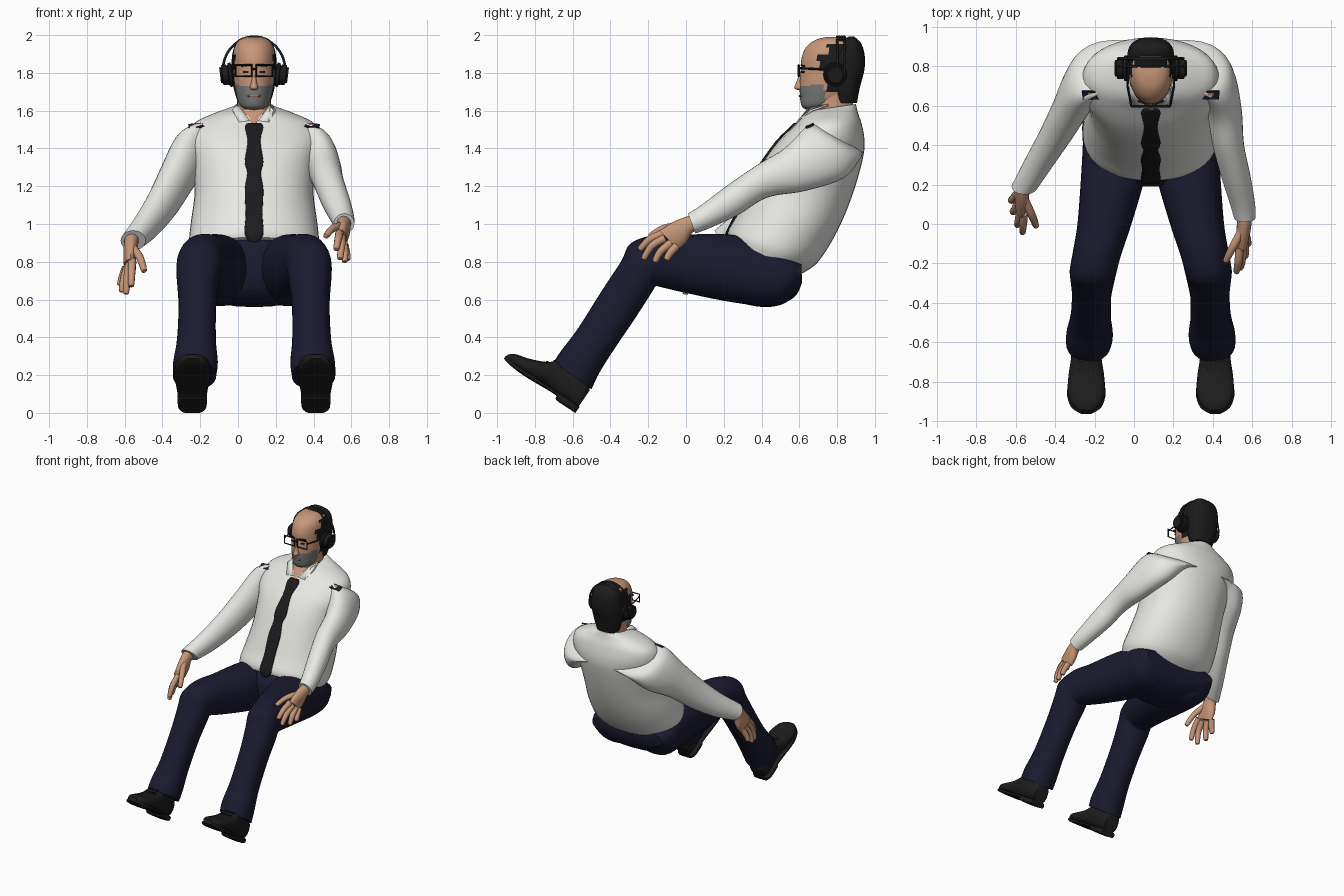
import bpy, bmesh, math
from mathutils import Vector, Matrix

CX = 0.085  # centre line of the body


def mat(name, r, g, b):
    m = bpy.data.materials.new(name)
    m.diffuse_color = (r, g, b, 1)
    return m


WHITE = mat("shirt_white", .80, .80, .77)
NAVY = mat("trouser_navy", .0105, .0105, .03)
SKIN = mat("skin", .58, .31, .19)
GREY = mat("beard_grey", .19, .19, .19)
BLACK = mat("black", .011, .011, .012)
SHOE = mat("shoe_black", .012, .012, .012)
LIP = mat("lip", .33, .16, .12)
GOLD = mat("stripe", .55, .22, .12)


def finish(name, bm, mats, rule=None):
    bmesh.ops.recalc_face_normals(bm, faces=bm.faces[:])
    if rule:
        for f in bm.faces:
            f.material_index = rule(f.calc_center_median())
    me = bpy.data.meshes.new(name)
    bm.to_mesh(me)
    bm.free()
    for m in mats:
        me.materials.append(m)
    ob = bpy.data.objects.new(name, me)
    bpy.context.collection.objects.link(ob)
    return ob


def spline(rows, k):
    """Catmull-Rom interpolation of rows of numbers"""
    out = []
    for i in range(len(rows) - 1):
        p = [rows[max(0, min(len(rows) - 1, i + d))] for d in (-1, 0, 1, 2)]
        for j in range(k):
            t = j / k
            out.append([.5 * (2 * b + (c - a) * t + (2 * a - 5 * b + 4 * c - d) * t * t
                              + (3 * b - a - 3 * c + d) * t ** 3) for a, b, c, d in zip(*p)])
    return out + [list(rows[-1])]


def loft(name, rings, mats, n=28, k=5, e=1.0, rule=None):
    """rings: x centre, half width, front (y, z), back (y, z)"""
    bm = bmesh.new()
    loops = []
    for xc, hw, yf, zf, yb, zb in spline(rings, k):
        loop = []
        for i in range(n):
            a = 2 * math.pi * i / n
            c, s = (math.copysign(abs(v) ** e, v) for v in (math.cos(a), math.sin(a)))
            loop.append(bm.verts.new((xc + hw * c, (yf + yb) / 2 + (yf - yb) / 2 * s,
                                      (zf + zb) / 2 + (zf - zb) / 2 * s)))
        loops.append(loop)
    for a, b in zip(loops, loops[1:]):
        for i in range(n):
            bm.faces.new((a[i], a[(i + 1) % n], b[(i + 1) % n], b[i]))
    bm.faces.new(loops[0])
    bm.faces.new(loops[-1])
    return finish(name, bm, mats, rule)


def tube(name, pts, radii, m, cyclic=False, res=3):
    cu = bpy.data.curves.new(name, 'CURVE')
    cu.dimensions, cu.bevel_depth, cu.bevel_resolution, cu.use_fill_caps = '3D', 1, res, True
    sp = cu.splines.new('POLY')
    sp.points.add(len(pts) - 1)
    sp.use_cyclic_u = cyclic
    for i, p in enumerate(pts):
        sp.points[i].co = (*p, 1)
        sp.points[i].radius = radii[i] if isinstance(radii, list) else radii
    tmp = bpy.data.objects.new(name + "_path", cu)
    me = bpy.data.meshes.new_from_object(tmp)
    bpy.data.objects.remove(tmp)
    bm = bmesh.new()
    bm.from_mesh(me)
    bmesh.ops.remove_doubles(bm, verts=bm.verts[:], dist=1e-5)
    return finish(name, bm, [m])


def box(name, c, size, m, rot=(0, 0, 0)):
    bm = bmesh.new()
    bmesh.ops.create_cube(bm, size=1, matrix=Matrix.Diagonal((*size, 1)))
    ob = finish(name, bm, [m])
    ob.location, ob.rotation_euler = c, rot
    return ob


# shirt body
loft("shirt_body", [(CX, .325, .22, .93, .61, .735), (CX, .345, .225, .97, .70, .80),
                    (CX, .335, .27, 1.05, .80, .96), (CX, .315, .33, 1.18, .88, 1.15),
                    (CX, .325, .41, 1.33, .935, 1.34), (CX, .35, .49, 1.44, .945, 1.44),
                    (CX, .32, .58, 1.53, .93, 1.53), (CX, .22, .62, 1.575, .91, 1.59),
                    (CX, .115, .655, 1.60, .90, 1.635)], [WHITE], n=40, e=.92)

# sleeves, running into the shoulder blades
loft("sleeve_a", [(.22, .14, .66, 1.55, .935, 1.38), (.34, .13, .66, 1.535, .92, 1.34),
                  (.41, .108, .62, 1.50, .83, 1.24), (.457, .09, .52, 1.40, .63, 1.175),
                  (.478, .08, .38, 1.315, .43, 1.14), (.515, .075, .22, 1.205, .28, 1.05),
                  (.55, .064, .08, 1.10, .13, .98), (.562, .054, .01, 1.055, .05, .95)], [WHITE])
loft("sleeve_b", [(-.05, .14, .66, 1.55, .935, 1.38), (-.17, .13, .66, 1.535, .92, 1.34),
                  (-.25, .108, .62, 1.50, .83, 1.24), (-.32, .098, .52, 1.36, .66, 1.14),
                  (-.395, .088, .40, 1.21, .51, 1.02), (-.48, .077, .27, 1.07, .36, .92),
                  (-.555, .066, .15, .965, .23, .86)], [WHITE])

# seat and legs
loft("trouser_seat", [(CX, .29, .61, .79, .615, .69), (CX, .335, .53, .87, .57, .61),
                      (CX, .335, .40, .92, .44, .56), (CX, .26, .25, .92, .27, .59),
                      (CX, .10, .19, .86, .20, .66)], [NAVY], e=.85)
for s, side in ((1, "a"), (-1, "b")):
    loft("trouser_leg_" + side, [(CX + s * o, *r) for o, *r in (
        (.17, .13, .61, .79, .615, .69), (.175, .17, .50, .88, .53, .585),
        (.18, .165, .38, .92, .42, .565), (.195, .16, .22, .945, .22, .59),
        (.235, .137, 0, .945, 0, .635), (.27, .125, -.15, .945, -.13, .665),
        (.29, .12, -.29, .90, -.16, .67), (.295, .115, -.345, .80, -.18, .64),
        (.30, .10, -.45, .64, -.27, .50), (.305, .103, -.57, .45, -.385, .33),
        (.31, .118, -.66, .33, -.46, .21), (.315, .115, -.70, .27, -.50, .125))], [NAVY], e=.92)

    # shoe, laid out along its tilted sole
    def shoe_ring(d, hw, top, low):
        f = lambda n: (-.59 - .826 * d + .563 * n, .002 + .563 * d + .826 * n)
        return (CX + s * .327, hw, *f(top), *f(low))
    loft("shoe_" + side, [shoe_ring(*r) for r in (
        (.0, .055, .14, .03), (.03, .07, .18, .025), (.12, .075, .21, .025), (.20, .078, .20, .03),
        (.27, .09, .14, .025), (.36, .094, .10, .02), (.43, .07, .08, .02), (.465, .03, .055, .03))],
        [SHOE], e=.8)
    loft("shoe_sole_" + side, [shoe_ring(*r) for r in (
        (-.005, .055, .04, 0), (.03, .075, .04, 0), (.12, .078, .04, 0), (.135, .078, .04, .02),
        (.28, .093, .04, .012), (.36, .097, .04, .01), (.43, .075, .04, .015), (.47, .03, .045, .025))],
        [SHOE], e=.5, k=3)
    for i in range(3):  # laces
        a, b = shoe_ring(.24 + .03 * i, .0, .166 - .027 * i, 0)[2:4]
        box("shoe_lace", (CX + s * .327, a, b), (.08, .012, .012), BLACK)

    # shoulder strap plates
    tilt = (.45, s * .1, 0)
    box("shoulder_strap_" + side, (CX + s * .295, .655, 1.521), (.105, .045, .009), NAVY, tilt)
    box("strap_stripe_" + side, (CX + s * .28, .66, 1.526), (.075, .016, .009), GOLD, tilt)

    # collar flap
    bm = bmesh.new()
    bm.faces.new([bm.verts.new((CX + s * x, y, z)) for x, y, z in (
        (.025, .592, 1.55), (.08, .592, 1.54), (.115, .66, 1.605), (.095, .75, 1.635), (.075, .66, 1.62))])
    ob = finish("collar_flap_" + side, bm, [WHITE])
    ob.modifiers.new("thickness", 'SOLIDIFY').thickness = .012

# hands: built around the wrist, then placed
wrist = Vector((.56, .02, 1.0))
place = {"a": Matrix.Translation(wrist),
         "b": Matrix.Translation((-.565, .18, .905)) @ Matrix.Rotation(math.radians(10), 4, 'Y')
         @ Matrix.Rotation(math.radians(19), 4, 'X') @ Matrix.Diagonal((-1, 1.08, 1.08, 1))}
fingers = {"index": ((.537, -.12, .95), (.53, -.19, .92), (.52, -.245, .865)),
           "middle": ((.55, -.11, .925), (.548, -.18, .885), (.54, -.225, .815)),
           "ring": ((.558, -.08, .90), (.565, -.135, .855), (.565, -.165, .80)),
           "little": ((.565, -.05, .885), (.575, -.085, .845), (.58, -.105, .81)),
           "thumb": ((.545, -.04, .99), (.50, -.12, .975), (.465, -.19, .935))}
for side, M in place.items():
    parts = [loft("palm_" + side, [(.56, .038, .03, 1.045, .06, .965), (.56, .037, -.01, 1.035, .03, .95),
                                   (.555, .036, -.07, 1.01, .0, .90), (.55, .027, -.14, .965, -.04, .865)],
                  [SKIN], n=20)]
    for f, pts in fingers.items():
        full = spline(pts, 4)
        parts.append(tube(f"{f}_finger_{side}", full + [tuple(Vector(full[-1]) * 1.2 - Vector(full[-2]) * .2)],
                          [.022, .022, .021, .021, .02, .019, .018, .017, .014, .007], SKIN))
    for ob in parts:
        ob.data.transform(M @ Matrix.Translation(-wrist))
        if M.determinant() < 0:
            ob.data.flip_normals()

# tie and open neck
loft("tie", [(CX, w, y - .014, z, y + .03, z) for w, y, z in (
    (.02, .22, .905), (.052, .222, .95), (.045, .27, 1.05), (.05, .33, 1.18), (.036, .375, 1.27),
    (.05, .41, 1.33), (.034, .49, 1.44), (.05, .56, 1.51), (.035, .585, 1.535))], [BLACK], e=.5, n=16, k=3)
loft("throat", [(CX, .012, .575, 1.53, .61, 1.53), (CX, .04, .606, 1.565, .65, 1.565),
                (CX, .072, .642, 1.61, .68, 1.61)], [SKIN])
loft("neck", [(CX, .095, .645, 1.56, .88, 1.56), (CX, .09, .66, 1.62, .885, 1.64),
              (CX, .088, .67, 1.70, .88, 1.70)], [SKIN])


# head with painted beard and side hair
def head_rule(c):
    if c.y < .735 and c.z < 1.728 + (c.y - .6) * .12:
        return 1
    if c.y > .75 and 1.70 < c.z < 1.955 or c.y > .70 and 1.82 < c.z < 1.90:
        return 2
    return 0


loft("head", [(CX, .04, .64, 1.603, .72, 1.61), (CX, .075, .612, 1.625, .80, 1.635),
              (CX, .093, .603, 1.68, .87, 1.68), (CX, .105, .603, 1.75, .90, 1.75),
              (CX, .11, .608, 1.82, .925, 1.82), (CX, .112, .612, 1.88, .935, 1.88),
              (CX, .104, .635, 1.935, .92, 1.935), (CX, .08, .68, 1.972, .885, 1.972),
              (CX, .045, .735, 1.988, .84, 1.988), (CX, .01, .78, 1.99, .80, 1.99)],
     [SKIN, GREY, BLACK], n=48, k=7, rule=head_rule)
loft("back_hair", [(CX, .085, .78, 1.64, .905, 1.64), (CX, .108, .775, 1.72, .92, 1.72),
                   (CX, .118, .76, 1.82, .945, 1.82), (CX, .115, .765, 1.90, .945, 1.90),
                   (CX, .092, .82, 1.96, .925, 1.96), (CX, .04, .86, 1.992, .89, 1.992)],
     [BLACK], e=.85)
loft("nose", [(CX, .012, .588, 1.71, .63, 1.71), (CX, .022, .574, 1.722, .63, 1.722),
              (CX, .014, .587, 1.76, .64, 1.76), (CX, .010, .603, 1.81, .64, 1.81)], [SKIN], n=16)
loft("mouth", [(CX, .03, .598, 1.672, .63, 1.672), (CX, .036, .5965, 1.678, .63, 1.678),
               (CX, .03, .598, 1.684, .63, 1.684)], [LIP], n=16)

for s, side in ((1, "a"), (-1, "b")):
    # eyes and brows
    box("eye_" + side, (CX + s * .043, .618, 1.805), (.03, .008, .01), BLACK, (0, 0, s * .3))
    box("brow_" + side, (CX + s * .045, .618, 1.838), (.045, .012, .007), BLACK, (0, s * .1, s * .3))
    # glasses
    x0, x1 = CX + s * .012, CX + s * .098
    tube("glasses_rim_" + side, [(x0, .597, 1.782), (x1, .597, 1.782), (x1, .597, 1.842), (x0, .597, 1.842)],
         .0065, BLACK, True, 0)
    tube("glasses_arm_" + side, [(x1, .597, 1.825), (CX + s * .118, .70, 1.82), (CX + s * .115, .79, 1.815)],
         .006, BLACK, res=0)
    # headphone cups
    for part, off, r, d in (("cushion", .125, .064, .04), ("shell", .155, .054, .05)):
        bm = bmesh.new()
        bmesh.ops.create_cone(bm, cap_ends=True, segments=28, radius1=r, radius2=r, depth=d)
        bmesh.ops.bevel(bm, geom=[e for e in bm.edges if abs(e.verts[0].co.z - e.verts[1].co.z) < 1e-4],
                        offset=.012, segments=3, affect='EDGES')
        ob = finish(f"headphone_{part}_{side}", bm, [BLACK])
        ob.location = (CX + s * off, .79, 1.79)
        ob.rotation_euler = (0, math.pi / 2 + s * .12, 0)
tube("glasses_bridge", [(CX - .014, .597, 1.82), (CX + .014, .597, 1.82)], .006, BLACK, res=0)


# headphone band: two wires and a pad
def arc(y, a0, a1, rx, rz):
    return [(CX + rx * math.cos(a), y, 1.815 + rz * math.sin(a))
            for a in (math.radians(a0 + (a1 - a0) * i / 24) for i in range(25))]


for y in (.80, .84):
    tube("headband_wire", arc(y, -5, 185, .165, .175), .007, BLACK)
for y in (.81, .823, .836):
    tube("headband_pad", arc(y, 62, 118, .165, .173), .011, BLACK)

# smooth shading with kept edges
for ob in bpy.context.scene.objects:
    ob.select_set(True)
    bpy.context.view_layer.objects.active = ob
bpy.ops.object.shade_smooth_by_angle(angle=math.radians(40))
